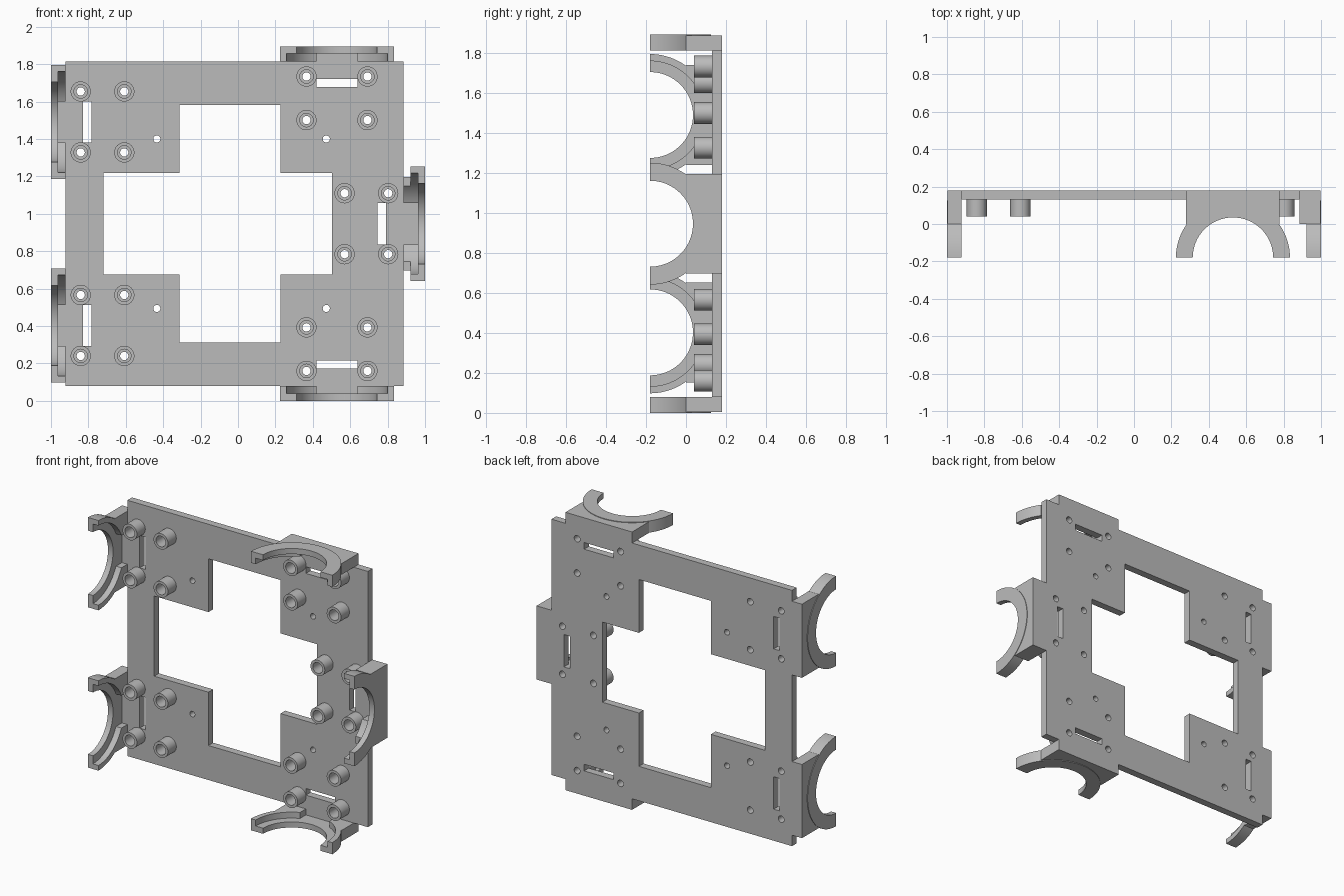
import bpy, bmesh, math
from mathutils import Matrix, Vector

cube = bpy.data.objects.get("Cube")
if cube:
    bpy.data.objects.remove(cube, do_unlink=True)

grey = bpy.data.materials.new("plain grey")
grey.use_nodes = True
COLOUR = (0.5, 0.5, 0.5, 1)
grey.diffuse_color = COLOUR
grey.node_tree.nodes["Principled BSDF"].inputs["Base Color"].default_value = COLOUR

MID = 0.947                     # height of the plate centre
BACK, FACE, PEG_TIP, ARM_TIP = 0.18, 0.13, 0.04, -0.18
IDENT = Matrix.Identity(4)


def add_box(bm, lo, hi, m=IDENT):
    lo, hi = Vector(lo), Vector(hi)
    size = Matrix.Diagonal((*(hi - lo), 1))
    bmesh.ops.create_cube(bm, size=1, matrix=m @ Matrix.Translation((lo + hi) / 2) @ size)


def add_rod(bm, centre, radius, length, axis, m=IDENT, segments=32):
    turn = Matrix.Rotation(math.pi / 2, 4, 'X') if axis == 'Y' else IDENT
    bmesh.ops.create_cone(bm, cap_ends=True, segments=segments, radius1=radius,
                          radius2=radius, depth=length,
                          matrix=m @ Matrix.Translation(centre) @ turn)


def make(name, bm):
    bmesh.ops.recalc_face_normals(bm, faces=bm.faces)
    mesh = bpy.data.meshes.new(name)
    bm.to_mesh(mesh)
    bm.free()
    mesh.materials.append(grey)
    obj = bpy.data.objects.new(name, mesh)
    bpy.context.scene.collection.objects.link(obj)
    return obj


def combine(obj, tool_bm, operation='DIFFERENCE'):
    tool = make("helper", tool_bm)
    tool.hide_render = True
    mod = obj.modifiers.new("combine", 'BOOLEAN')
    mod.operation, mod.solver, mod.object = operation, 'EXACT', tool
    bpy.context.view_layer.objects.active = obj
    bpy.ops.object.modifier_apply(modifier=mod.name)
    bpy.data.objects.remove(tool, do_unlink=True)


def smooth(obj):
    bpy.ops.object.select_all(action='DESELECT')
    obj.select_set(True)
    bpy.context.view_layer.objects.active = obj
    bpy.ops.object.shade_smooth_by_angle(angle=math.radians(30))


# Each mount: name, base x, base z, turn about y, gap between plate edge and clamp
MOUNTS = [
    ("top", 0.529, MID + 0.868, 0, 0),
    ("bottom", 0.529, MID - 0.868, 180, 0),
    ("right_upper", -0.922, MID + 0.544, -90, 0),
    ("right_lower", -0.922, MID - 0.544, -90, 0),
    ("left", 0.884, MID, 90, 0.037),
]
PEGS = [(u, w) for u in (-0.163, 0.163) for w in (-0.081, -0.314)]
THICK, FLOOR = 0.079, 0.041     # clamp thickness and recess depth
R_OUT, R_STEP, R_BORE = 0.305, 0.27, 0.215
HALF_SLOT = 0.11


def frame(x, z, turn):
    return Matrix.Translation((x, 0, z)) @ Matrix.Rotation(math.radians(turn), 4, 'Y')


# Back plate with a cross-shaped window
bm = bmesh.new()
add_box(bm, (-0.922, FACE, MID - 0.868), (0.884, BACK, MID + 0.868))
plate = make("back_plate", bm)
for x0, x1, half in ((-0.313, 0.228, 0.634), (-0.72, 0.502, 0.272)):
    bm = bmesh.new()
    add_box(bm, (x0, 0, MID - half), (x1, 1, MID + half))
    combine(plate, bm)

# Screw holes, strap slots and four small pin holes
bm = bmesh.new()
for name, x, z, turn, gap in MOUNTS:
    m = frame(x, z, turn)
    for u, w in PEGS:
        add_rod(bm, (u, BACK, w), 0.022, 0.4, 'Y', m)
    add_box(bm, (-HALF_SLOT, 0, -0.138), (HALF_SLOT, 1, -0.093), m)
for x in (-0.434, 0.472):
    for side in (-1, 1):
        add_rod(bm, (x, BACK, MID + side * 0.453), 0.019, 0.4, 'Y')
combine(plate, bm)
smooth(plate)

for name, x, z, turn, gap in MOUNTS:
    m = frame(x, z, turn)

    # Hollow standoffs
    bm, bore = bmesh.new(), bmesh.new()
    for u, w in PEGS:
        add_rod(bm, (u, (PEG_TIP + FACE) / 2, w), 0.054, FACE - PEG_TIP, 'Y', m)
        add_rod(bm=bore, centre=(u, FACE / 2, w), radius=0.036, length=0.4, axis='Y', m=m)
    pegs = make(name + "_standoffs", bm)
    combine(pegs, bore)
    smooth(pegs)

    # Clamp: half-round arm joined to a square foot
    bm = bmesh.new()
    arc = [math.pi * i / 48 for i in range(49)]
    face = bm.faces.new([bm.verts.new((R_OUT * math.cos(a), ARM_TIP + R_OUT * math.sin(a), gap))
                         for a in arc])
    out = bmesh.ops.extrude_face_region(bm, geom=[face])["geom"]
    bmesh.ops.translate(bm, vec=(0, 0, THICK),
                        verts=[v for v in out if isinstance(v, bmesh.types.BMVert)])
    bm.transform(m)
    clamp = make(name + "_clamp", bm)
    foot = bmesh.new()
    add_box(foot, (-0.25, 0, 0), (0.25, BACK, gap + THICK - 0.004), m)
    combine(clamp, foot, 'UNION')

    # Through bore, stepped recess and strap channel
    bore = bmesh.new()
    add_rod(bore, (0, ARM_TIP, 0), R_BORE, 1, 'Z', m, 96)
    combine(clamp, bore)
    step = bmesh.new()
    add_rod(step, (0, ARM_TIP, gap + FLOOR - 0.5), R_STEP, 1, 'Z', m, 96)
    combine(clamp, step)
    channel = bmesh.new()
    add_box(channel, (-HALF_SLOT, -0.3, -0.5), (HALF_SLOT, FACE, gap + FLOOR), m)
    combine(clamp, channel)
    smooth(clamp)
